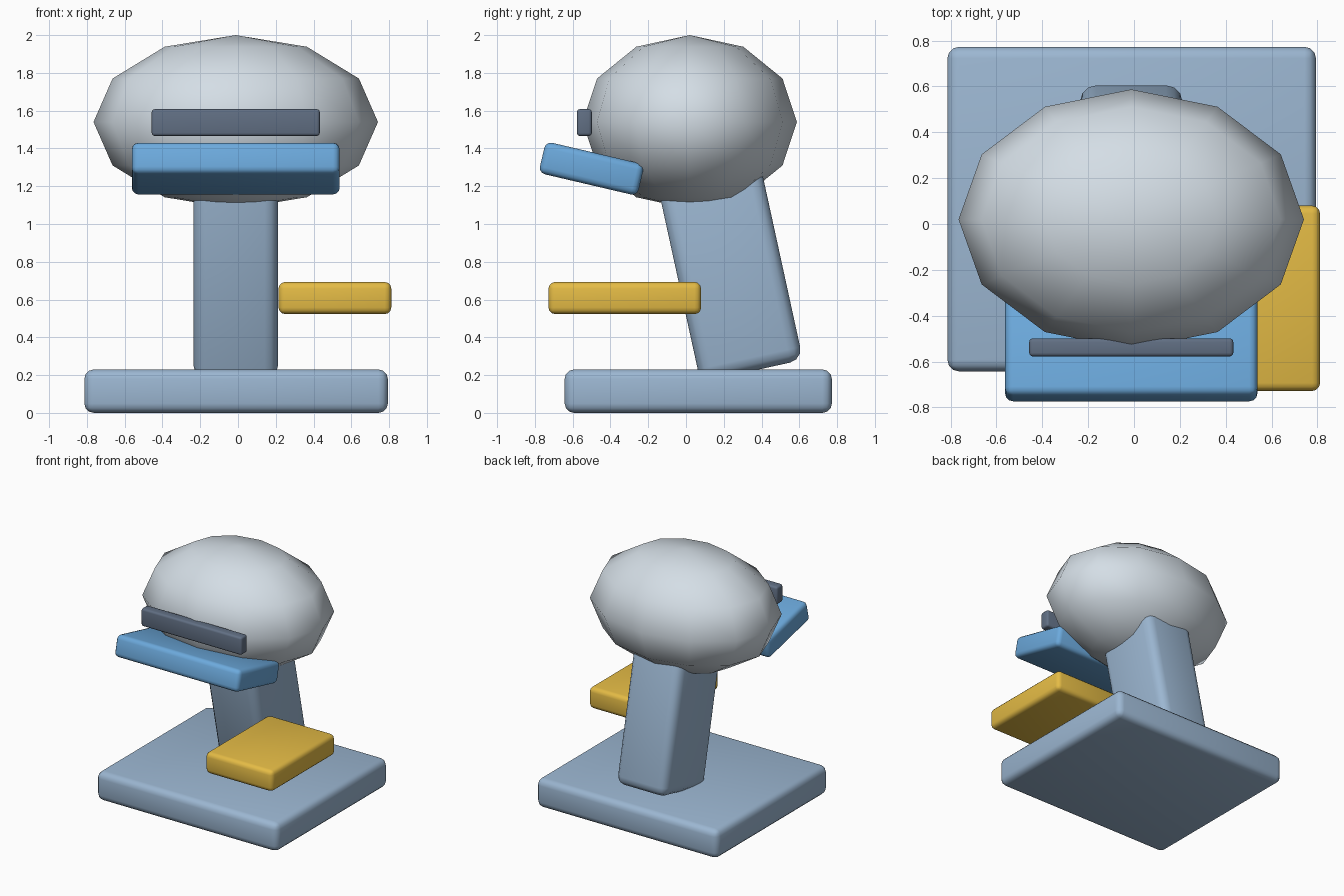
import bpy
from math import radians

if "Cube" in bpy.data.objects:
    bpy.data.objects.remove(bpy.data.objects["Cube"])


def material(name, rgb):
    m = bpy.data.materials.new(name)
    m.diffuse_color = (*rgb, 1)
    m.use_nodes = True
    m.node_tree.nodes["Principled BSDF"].inputs["Base Color"].default_value = m.diffuse_color
    return m


STEEL_BLUE = material("steel blue", (0.33, 0.47, 0.64))
SKY_BLUE = material("sky blue", (0.15, 0.40, 0.72))
YELLOW = material("yellow", (0.78, 0.50, 0.06))
SLATE = material("slate", (0.12, 0.16, 0.23))
PALE = material("pale grey", (0.66, 0.73, 0.79))


def rounded_box(name, centre, size, bevel, mat, tilt=0.0):
    """Bevelled box, tilted about the x axis."""
    bpy.ops.mesh.primitive_cube_add(size=1, location=centre, rotation=(tilt, 0, 0))
    ob = bpy.context.object
    ob.name = name
    ob.scale = size
    bpy.ops.object.transform_apply(location=False, rotation=False, scale=True)
    mod = ob.modifiers.new("bevel", "BEVEL")
    mod.width = bevel
    mod.segments = 3
    bpy.ops.object.modifier_apply(modifier=mod.name)
    bpy.ops.object.shade_smooth_by_angle(angle=radians(35))
    ob.data.materials.append(mat)
    return ob


# Base slab
rounded_box("base", (-0.01, 0.065, 0.115), (1.607, 1.415, 0.23), 0.05, STEEL_BLUE)

# Leaning column, its top end buried in the head
rounded_box("column", (-0.012, 0.22, 0.808), (0.445, 0.555, 1.2), 0.07, STEEL_BLUE, 0.215)

# Low-poly ellipsoid head
bpy.ops.mesh.primitive_uv_sphere_add(segments=12, ring_count=6, radius=1,
                                     location=(-0.012, 0.02, 1.54))
head = bpy.context.object
head.name = "head"
head.scale = (0.753, 0.567, 0.46)
bpy.ops.object.transform_apply(location=False, rotation=False, scale=True)
bpy.ops.object.shade_smooth()
head.data.materials.append(PALE)

# Dark strip on the front of the head
rounded_box("front_strip", (-0.012, -0.538, 1.537), (0.89, 0.079, 0.142), 0.016, SLATE)

# Tilted shelf under the strip
rounded_box("front_shelf", (-0.012, -0.5, 1.293), (1.1, 0.537, 0.171), 0.035, SKY_BLUE, -0.23)

# Side tray
rounded_box("side_tray", (0.513, -0.324, 0.608), (0.597, 0.808, 0.17), 0.035, YELLOW)
